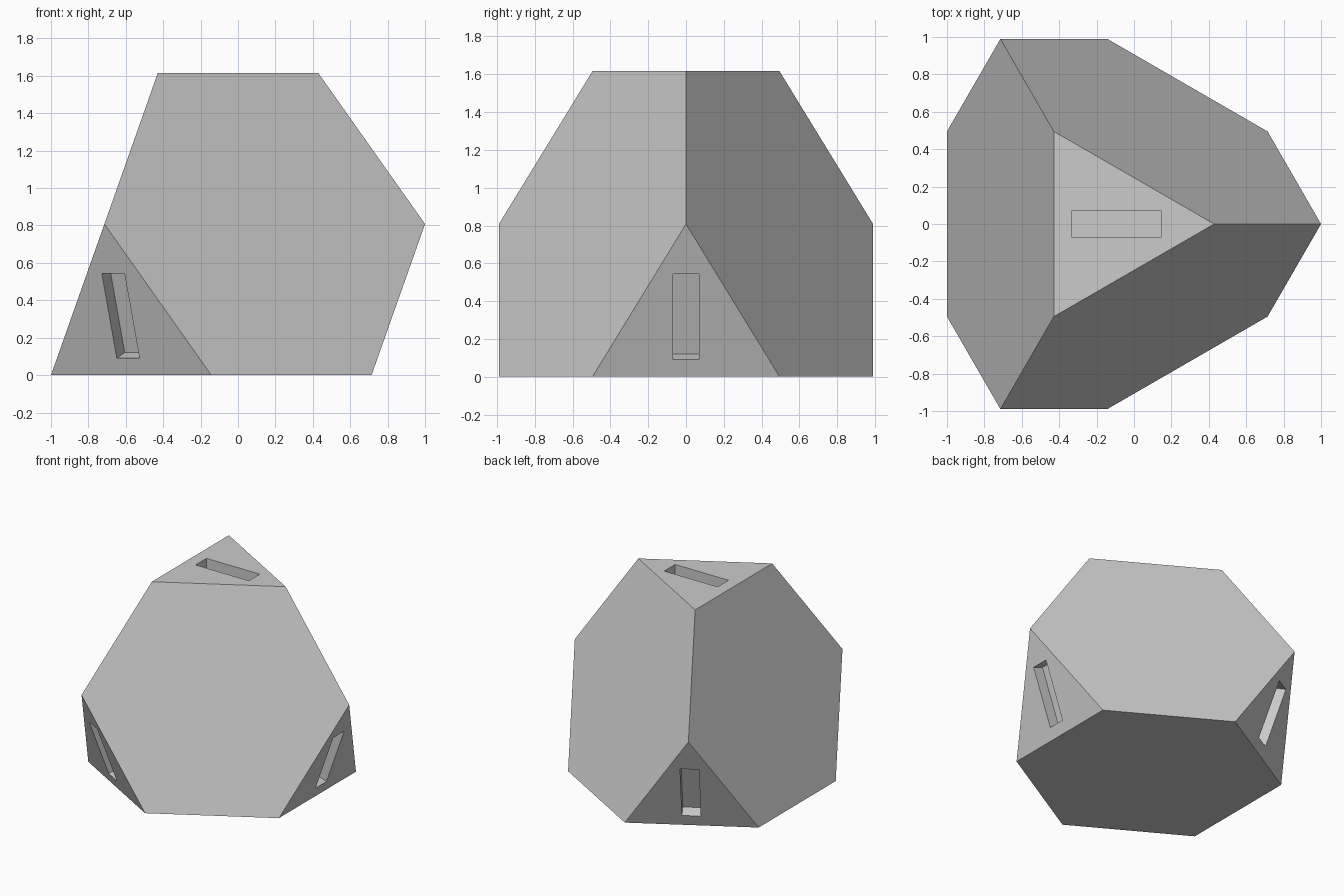
import bpy
import bmesh
from math import cos, sin, sqrt, tau
from mathutils import Matrix, Vector

if "Cube" in bpy.data.objects:
    bpy.data.objects.remove(bpy.data.objects["Cube"])

# Full tetrahedron whose corners get cut off at one third of each edge
R = 12 / 7                       # circumradius of the base, makes the body 2 wide
CX = R / 2 - 1                   # base centre, so that x runs from -1 to 1
corners = [Vector((CX + R * cos(tau * i / 3), R * sin(tau * i / 3), 0)) for i in range(3)]
corners.append(Vector((CX, 0, R * sqrt(2))))


def make_object(name, bm):
    mesh = bpy.data.meshes.new(name)
    bm.to_mesh(mesh)
    bm.free()
    obj = bpy.data.objects.new(name, mesh)
    bpy.context.collection.objects.link(obj)
    return obj


# Body: four large hexagons and four small triangles
bm = bmesh.new()
for a in corners:
    for b in corners:
        if a is not b:
            bm.verts.new(a.lerp(b, 1 / 3))
bmesh.ops.convex_hull(bm, input=bm.verts)
bmesh.ops.dissolve_limit(bm, angle_limit=0.01, verts=bm.verts, edges=bm.edges)
bmesh.ops.recalc_face_normals(bm, faces=bm.faces)
body = make_object("die_body", bm)

# Plain recess in each small face, pointing at its upper corner
WIDTH, LENGTH, DEPTH, SHIFT = 0.14, 0.48, 0.09, 0.05
bm = bmesh.new()
for i, a in enumerate(corners):
    others = [c for c in corners if c is not a]
    tips = [a.lerp(c, 1 / 3) for c in others]
    centre = sum(tips, Vector()) / 3
    target = corners[0] if i == 3 else corners[3]
    up = (a.lerp(target, 1 / 3) - centre).normalized()
    out = (a - centre).normalized()
    side = up.cross(out)
    frame = Matrix((side, up, out)).transposed().to_4x4()
    frame.translation = centre + up * SHIFT
    bmesh.ops.create_cube(bm, size=1, matrix=frame @ Matrix.Diagonal((WIDTH, LENGTH, 2 * DEPTH, 1)))
cutter = make_object("recess_cutter", bm)
cutter.hide_render = True
cutter.hide_set(True)

cut = body.modifiers.new("recesses", 'BOOLEAN')
cut.operation = 'DIFFERENCE'
cut.solver = 'EXACT'
cut.object = cutter
